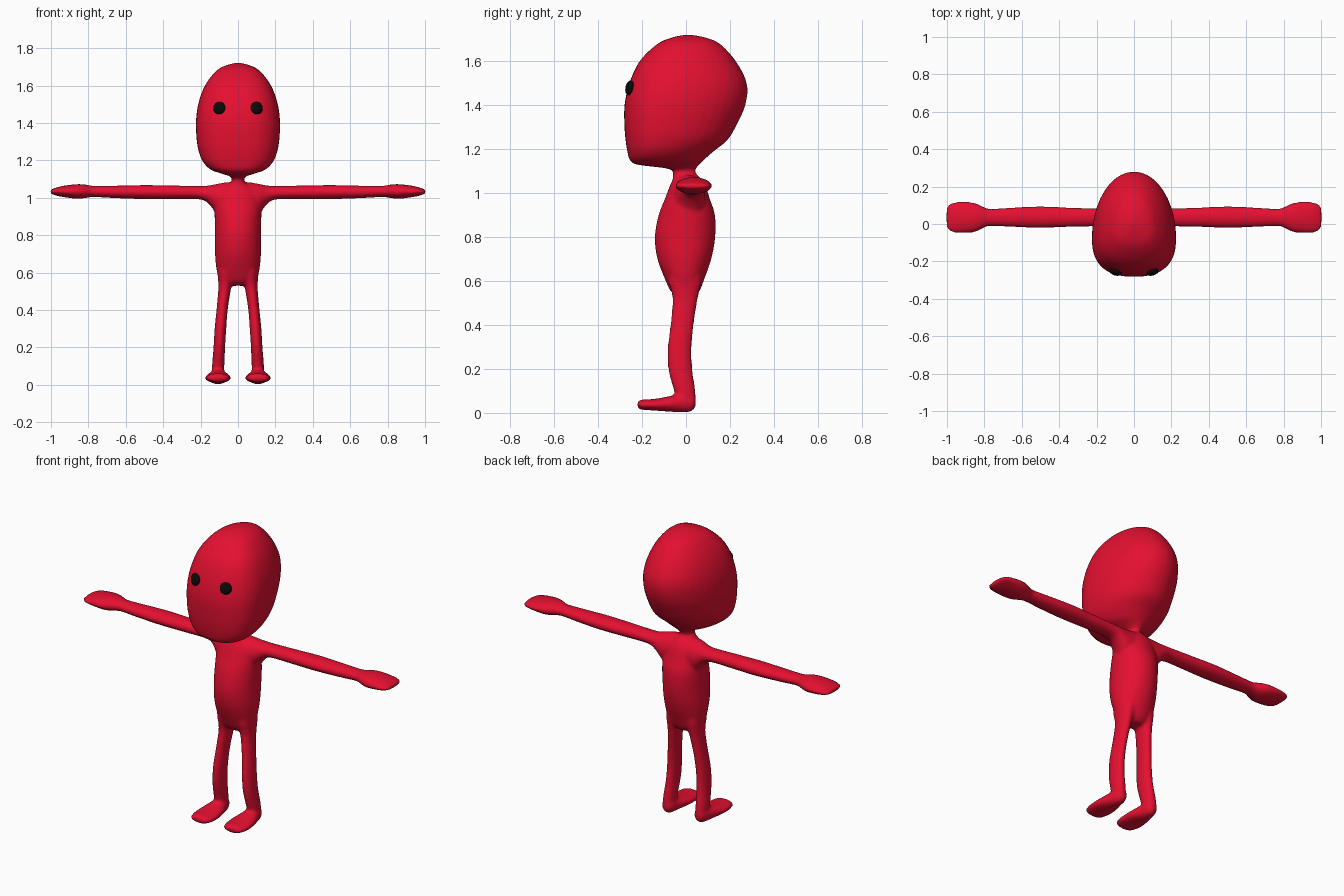
import bpy
import bmesh
import math
from mathutils import Vector

cube = bpy.data.objects.get("Cube")
if cube:
    bpy.data.objects.remove(cube, do_unlink=True)


def make_material(name, colour, roughness):
    mat = bpy.data.materials.new(name)
    mat.use_nodes = True
    mat.diffuse_color = colour
    shader = mat.node_tree.nodes["Principled BSDF"]
    shader.inputs["Base Color"].default_value = colour
    shader.inputs["Roughness"].default_value = roughness
    return mat


def smooth_sections(sections, steps=5):
    """Catmull-Rom interpolation between (t, half, low, high, middle) sections."""
    keys = [Vector(s) for s in sections]
    result = []
    for i in range(len(keys) - 1):
        a, b = keys[max(i - 1, 0)], keys[i]
        c, d = keys[i + 1], keys[min(i + 2, len(keys) - 1)]
        for k in range(steps):
            f = k / steps
            result.append(b + (c - a) * (f / 2)
                          + (a * 2 - b * 5 + c * 4 - d) * (f * f / 2)
                          + (b * 3 - a - c * 3 + d) * (f ** 3 / 2))
    result.append(keys[-1])
    return result


# How (along, across, depth) map to x, y, z for each loft direction
PLACE = {
    "x": lambda t, u, v: (t, u, v),
    "y": lambda t, u, v: (u, t, v),
    "z": lambda t, u, v: (u, v, t),
}


def loft(bm, sections, axis, side=1, pivot=0.5, power=2.0, count=40):
    """Closed skin through oval sections; pivot moves the widest point,
    power squares off the low side."""
    rings = []
    for t, half, low, high, middle in smooth_sections(sections):
        half = max(half, 0.002)
        centre = low + (high - low) * pivot
        ring = []
        for i in range(count):
            angle = math.tau * i / count
            c, s = math.cos(angle), math.sin(angle)
            if s < 0:
                u = math.copysign(abs(c) ** (2 / power), c)
                v = centre - (centre - low) * abs(s) ** (2 / power)
            else:
                u, v = c, centre + (high - centre) * s
            x, y, z = PLACE[axis](t, middle + half * u, v)
            ring.append(bm.verts.new((x * side, y, z)))
        rings.append(ring)
    faces = [bm.faces.new(rings[0]), bm.faces.new(rings[-1])]
    for lower, upper in zip(rings, rings[1:]):
        for i in range(count):
            j = (i + 1) % count
            faces.append(bm.faces.new((lower[i], lower[j], upper[j], upper[i])))
    bmesh.ops.recalc_face_normals(bm, faces=faces)


def upright(sections):
    """Sections centred on the symmetry plane."""
    return [s + (0.0,) for s in sections]


# Head and neck: height, half width, front, back
HEAD = upright([
    (1.04, .04, -.06, .06), (1.08, .034, -.06, .045), (1.11, .036, -.075, .045),
    (1.13, .09, -.22, .06), (1.15, .145, -.255, .08), (1.19, .186, -.267, .125),
    (1.24, .208, -.275, .187), (1.3, .22, -.28, .225), (1.4, .225, -.28, .27),
    (1.5, .213, -.258, .277), (1.6, .177, -.212, .228), (1.68, .115, -.13, .155),
    (1.71, .058, -.06, .085), (1.722, .005, 0, .02)])

# Torso: height, half width, front, back
TORSO = upright([
    (.53, .05, -.04, .04), (.555, .09, -.07, .062), (.6, .112, -.092, .08),
    (.7, .123, -.13, .115), (.8, .123, -.142, .133), (.9, .125, -.125, .132),
    (.97, .125, -.098, .11), (1.03, .11, -.075, .09), (1.065, .07, -.06, .07),
    (1.085, .035, -.055, .05)])

# Arm with mitten hand: x, half depth, bottom, top, middle y
ARM = [
    (0, .075, .9, 1.085, .01), (.06, .075, .9, 1.083, .013),
    (.11, .068, .91, 1.075, .02), (.15, .056, .96, 1.067, .03),
    (.2, .049, .991, 1.063, .035), (.35, .052, .993, 1.066, .036),
    (.5, .057, .993, 1.068, .037), (.65, .052, .998, 1.065, .036),
    (.77, .046, 1.004, 1.064, .035), (.81, .06, 1, 1.07, .035),
    (.86, .08, .995, 1.073, .035), (.94, .083, 1.005, 1.063, .035),
    (.985, .074, 1.016, 1.05, .035), (1.003, .05, 1.024, 1.042, .035)]

# Leg: height, half width, front, back, middle x
LEG = [
    (.66, .045, -.08, .07, .062), (.6, .045, -.08, .07, .064),
    (.55, .038, -.066, .06, .068), (.5, .033, -.062, .05, .073),
    (.4, .03, -.071, .035, .085), (.3, .031, -.083, .026, .094),
    (.2, .031, -.081, .029, .1), (.1, .033, -.055, .043, .106),
    (.04, .033, -.04, .045, .106)]

# Foot: y, half width, bottom, top, middle x
FOOT = [
    (-.221, .04, .025, .05, .107), (-.205, .058, .015, .06, .107),
    (-.15, .07, .011, .063, .107), (-.08, .062, .006, .075, .107),
    (-.02, .044, .002, .088, .107), (.02, .034, .005, .09, .106),
    (.044, .02, .025, .075, .106)]

red = make_material("red skin", (0.78, 0.005, 0.03, 1), 0.5)
black = make_material("black eyes", (0.003, 0.003, 0.003, 1), 0.5)

# Body: all limbs lofted, then fused into one soft skin
bm = bmesh.new()
loft(bm, HEAD, "z", pivot=0.38, power=2.5)
loft(bm, TORSO, "z")
for side in (1, -1):
    loft(bm, ARM, "x", side)
    loft(bm, LEG, "z", side)
    loft(bm, FOOT, "y", side)
mesh = bpy.data.meshes.new("body")
bm.to_mesh(mesh)
bm.free()
mesh.materials.append(red)
body = bpy.data.objects.new("body", mesh)
bpy.context.collection.objects.link(body)

fuse = body.modifiers.new("fuse", "REMESH")
fuse.mode = "VOXEL"
fuse.voxel_size = 0.009
fuse.use_smooth_shade = True
soften = body.modifiers.new("soften", "SMOOTH")
soften.factor = 0.5
soften.iterations = 6

# Eyes: flattened balls set into the face
for side, name in ((1, "left_eye"), (-1, "right_eye")):
    bpy.ops.mesh.primitive_uv_sphere_add(
        segments=16, ring_count=8, radius=0.034,
        location=(0.1 * side, -0.257, 1.48))
    eye = bpy.context.object
    eye.name = name
    eye.scale = (1, 0.5, 1)
    eye.rotation_euler = (math.radians(-12), 0, math.radians(18) * side)
    eye.data.materials.append(black)
    bpy.ops.object.shade_smooth_by_angle()
